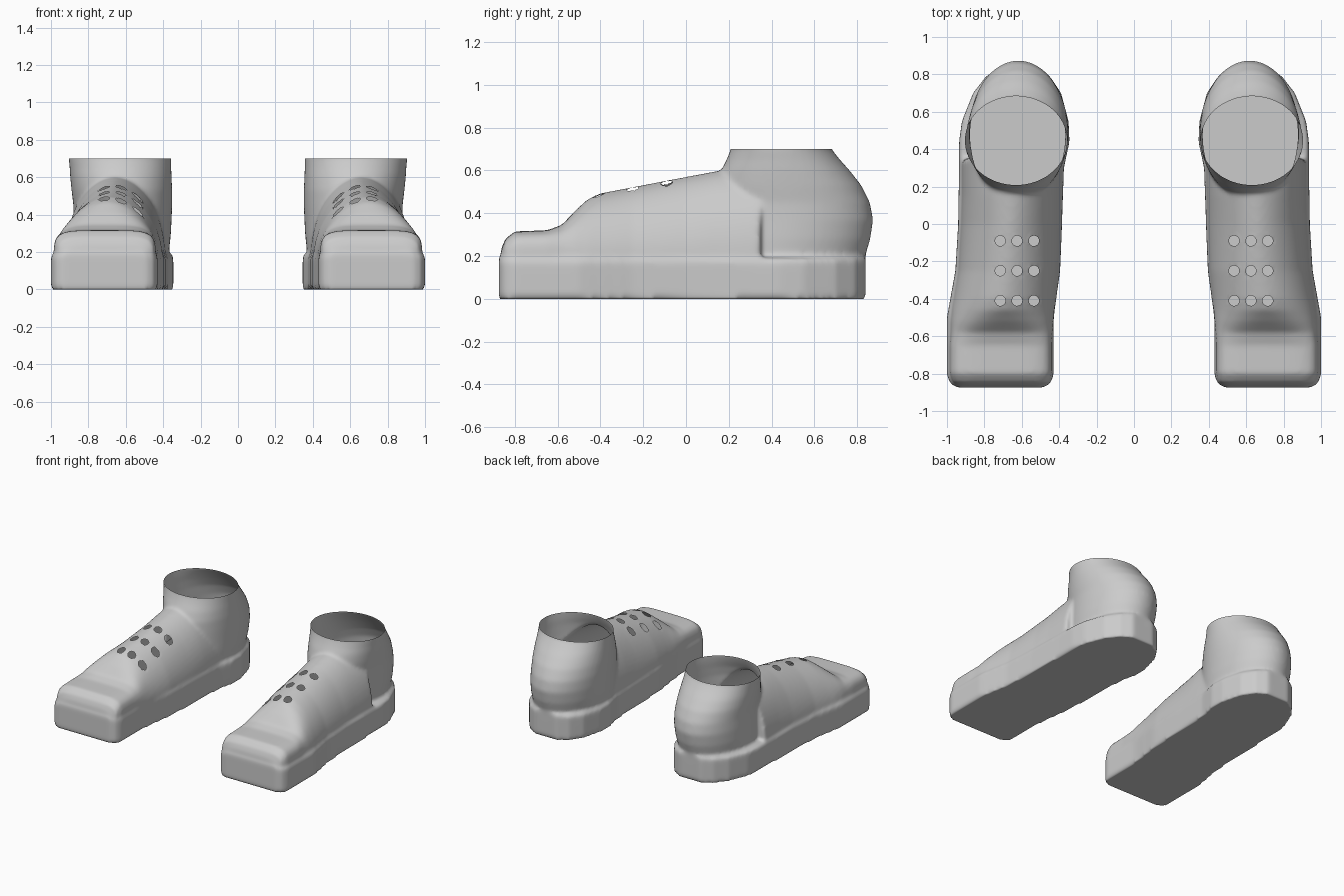
import bpy, bmesh, math
from mathutils import Vector

cube = bpy.data.objects.get("Cube")
if cube:
    bpy.data.objects.remove(cube, do_unlink=True)

grey = bpy.data.materials.new("plain_grey")
grey.use_nodes = True
grey.diffuse_color = (0.6, 0.6, 0.6, 1)
grey.node_tree.nodes["Principled BSDF"].inputs["Base Color"].default_value = (0.6, 0.6, 0.6, 1)


def loft(bm, rings):
    """Skin a stack of equal rings and cap both ends."""
    rows = [[bm.verts.new(p) for p in ring] for ring in rings]
    n = len(rows[0])
    for a, b in zip(rows, rows[1:]):
        for i in range(n):
            j = (i + 1) % n
            bm.faces.new((a[i], a[j], b[j], b[i]))
    bm.faces.new(rows[0][::-1])
    bm.faces.new(rows[-1])


def arch(y, x0, x1, top, base, power, steps=32):
    """Arched cross-section with straight sides below the base height."""
    mid, half = (x0 + x1) / 2, (x1 - x0) / 2
    pts = [Vector((x1, y, 0))]
    for i in range(steps + 1):
        c, s = math.cos(math.pi * i / steps), math.sin(math.pi * i / steps)
        pts.append(Vector((mid + half * math.copysign(abs(c) ** (2 / power), c), y,
                           base + (top - base) * abs(s) ** (2 / power))))
    pts.append(Vector((x0, y, 0)))
    return pts


def ellipse(z, front, back, x0, x1, steps=64):
    return [Vector(((x0 + x1) / 2 + (x1 - x0) / 2 * math.cos(math.tau * i / steps),
                    (front + back) / 2 + (back - front) / 2 * math.sin(math.tau * i / steps), z))
            for i in range(steps)]


bm = bmesh.new()

# Sole: y, inner x, outer x
sole = [(-.875, .49, .94), (-.855, .45, .98), (-.81, .43, 1), (-.5, .43, 1),
        (-.25, .395, .955), (0, .385, .94), (.3, .375, .935), (.44, .345, .935),
        (.55, .35, .92), (.7, .39, .86), (.79, .45, .79), (.84, .53, .71)]
loft(bm, [arch(y, a, b, .195, .13, 9) for y, a, b in sole])

# Toe box and vamp: y, inner x, outer x, top, base, roundness
upper = [(-.865, .48, .94, .23, .12, 5), (-.845, .45, .97, .28, .15, 5),
         (-.8, .44, .985, .315, .15, 5), (-.65, .44, .985, .32, .15, 5),
         (-.58, .435, .98, .345, .16, 3.6), (-.52, .43, .98, .41, .17, 2.4),
         (-.46, .425, .975, .465, .18, 1.9), (-.4, .42, .965, .493, .18, 1.8),
         (-.25, .405, .94, .522, .18, 1.8), (0, .395, .925, .57, .18, 1.8),
         (.15, .39, .92, .598, .18, 1.9), (.35, .385, .92, .62, .18, 2)]
loft(bm, [arch(*u) for u in upper])

# Heel and ankle: z, front y, back y, inner x, outer x
ankle = [(.05, .1, .81, .4, .85), (.2, .1, .838, .37, .875), (.28, .11, .862, .36, .88),
         (.37, .12, .875, .355, .88), (.45, .13, .86, .352, .88), (.53, .14, .82, .352, .89),
         (.6, .165, .765, .355, .897), (.65, .19, .72, .357, .9),
         (.7, .21, .68, .357, .905), (.76, .21, .675, .357, .905)]
loft(bm, [ellipse(*a) for a in ankle])

bmesh.ops.recalc_face_normals(bm, faces=bm.faces)
mesh = bpy.data.meshes.new("shoe_base")
bm.to_mesh(mesh)
bm.free()

# Fuse the parts into one soft skin
base = bpy.data.objects.new("shoe_base", mesh)
bpy.context.collection.objects.link(base)
remesh = base.modifiers.new("fuse", 'REMESH')
remesh.mode = 'VOXEL'
remesh.voxel_size = .013
soften = base.modifiers.new("soften", 'SMOOTH')
soften.factor = .5
soften.iterations = 7
skin = bpy.data.meshes.new_from_object(base.evaluated_get(bpy.context.evaluated_depsgraph_get()))
bpy.data.objects.remove(base, do_unlink=True)

bm = bmesh.new()
bm.from_mesh(skin)
for v in bm.verts:
    if v.co.z < .008:
        v.co.z = 0

# Open the collar
bmesh.ops.bisect_plane(bm, geom=bm.verts[:] + bm.edges[:] + bm.faces[:], dist=1e-5,
                       plane_co=(0, 0, .7), plane_no=(0, 0, 1), clear_outer=True)

# Lace holes, three rows of three, with rims pulled onto a true circle
radius = .028
for x in (.535, .625, .715):
    for y in (-.41, -.25, -.09):
        centre = Vector((x, y))
        inside = [f for f in bm.faces if f.calc_center_median().z > .3
                  and (f.calc_center_median().xy - centre).length < radius]
        bmesh.ops.delete(bm, geom=inside, context='FACES')
        for v in bm.verts:
            d = v.co.xy - centre
            if v.is_boundary and v.co.z < .69 and d.length < radius * 1.6:
                v.co.xy = centre + d.normalized() * radius


def finish(name, mirrored):
    out = bpy.data.meshes.new(name)
    if mirrored:
        for v in bm.verts:
            v.co.x = -v.co.x
        bmesh.ops.reverse_faces(bm, faces=bm.faces)
    for f in bm.faces:
        f.smooth = True
        f.material_index = 0
    bm.to_mesh(out)
    out.materials.clear()
    out.materials.append(grey)
    bpy.context.collection.objects.link(bpy.data.objects.new(name, out))


finish("left_shoe", False)
finish("right_shoe", True)
bm.free()
